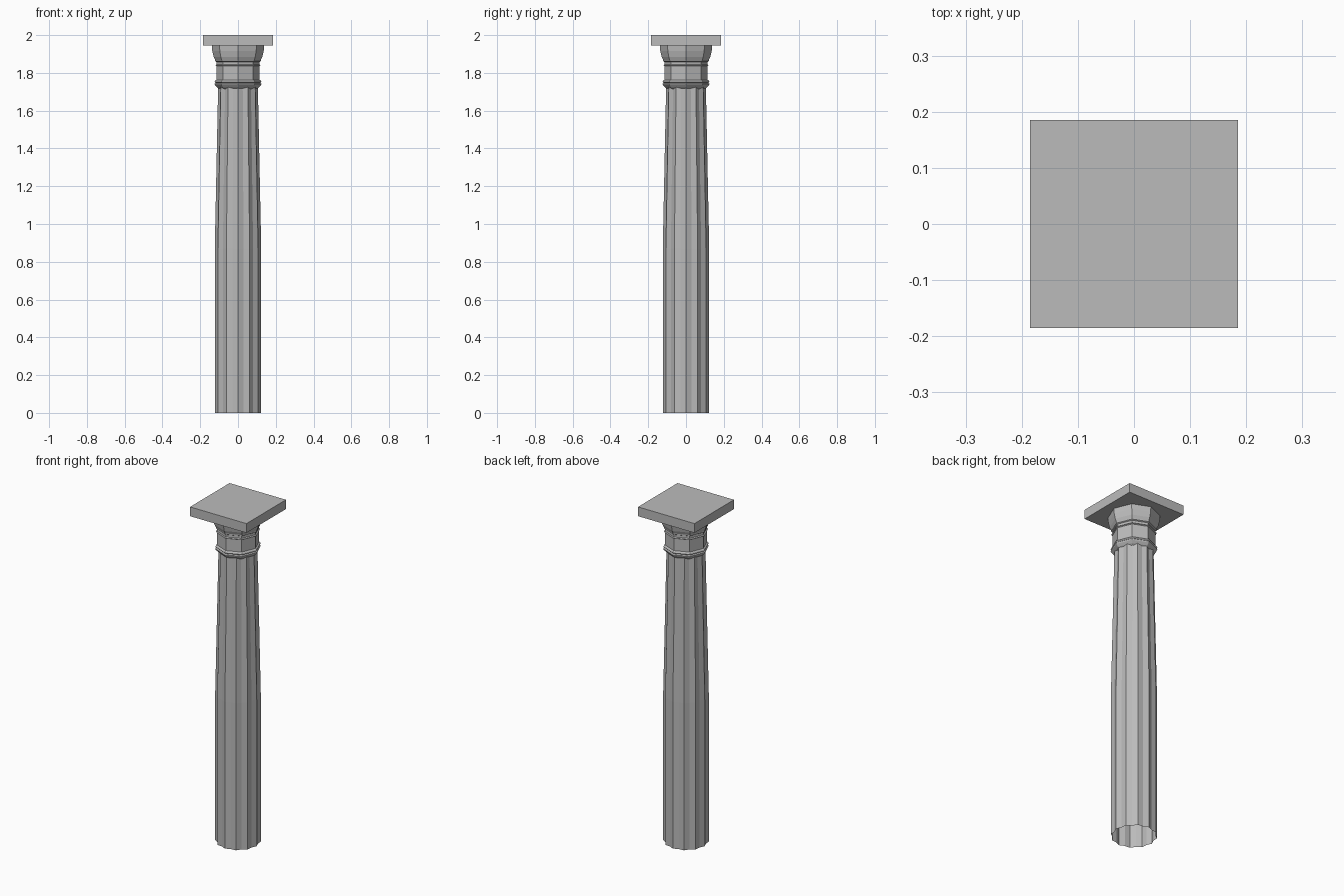
import bpy, bmesh
from math import sin, cos, pi

if "Cube" in bpy.data.objects:
    bpy.data.objects.remove(bpy.data.objects["Cube"])

stone = bpy.data.materials.new("grey stone")
stone.diffuse_color = (0.5, 0.5, 0.5, 1)
stone.use_nodes = True
stone.node_tree.nodes["Principled BSDF"].inputs["Base Color"].default_value = stone.diffuse_color


def finish(bm, name):
    mesh = bpy.data.meshes.new(name)
    bmesh.ops.recalc_face_normals(bm, faces=bm.faces[:])
    bm.to_mesh(mesh)
    bm.free()
    mesh.materials.append(stone)
    obj = bpy.data.objects.new(name, mesh)
    bpy.context.collection.objects.link(obj)
    return obj


def loft(name, profile, sides, valley=1.0, close_top=False):
    """Skin rings (radius, z); every second point is scaled by valley."""
    bm = bmesh.new()
    rings = []
    for r, z in profile:
        ring = []
        for i in range(sides):
            a = 2 * pi * i / sides
            k = r * (valley if i % 2 else 1.0)
            ring.append(bm.verts.new((k * cos(a), k * sin(a), z)))
        rings.append(ring)
    for low, high in zip(rings, rings[1:]):
        for i in range(sides):
            j = (i + 1) % sides
            bm.faces.new((low[i], low[j], high[j], high[i]))
    if close_top:
        bm.faces.new(rings[-1])
    return finish(bm, name)


# Shaft: twelve shallow flutes, straight then tapering, open underneath
loft("fluted_shaft", [(0.123, 0), (0.123, 0.87), (0.105, 1.735)], 24, 0.92)

# Octagonal capital: necking rings, neck, thin fillet and flaring cup
loft("capital", [(0.100, 1.715), (0.110, 1.722), (0.122, 1.735), (0.124, 1.742),
                 (0.118, 1.747), (0.124, 1.753), (0.120, 1.760), (0.114, 1.763),
                 (0.114, 1.836), (0.121, 1.840), (0.114, 1.844), (0.114, 1.858),
                 (0.121, 1.862), (0.121, 1.868), (0.129, 1.885), (0.136, 1.915),
                 (0.138, 1.945)], 8, close_top=True)

# Square slab on top
bm = bmesh.new()
bmesh.ops.create_cube(bm, size=1)
for v in bm.verts:
    v.co = (v.co.x * 0.37, v.co.y * 0.37, 1.9725 + v.co.z * 0.055)
finish(bm, "top_slab")
